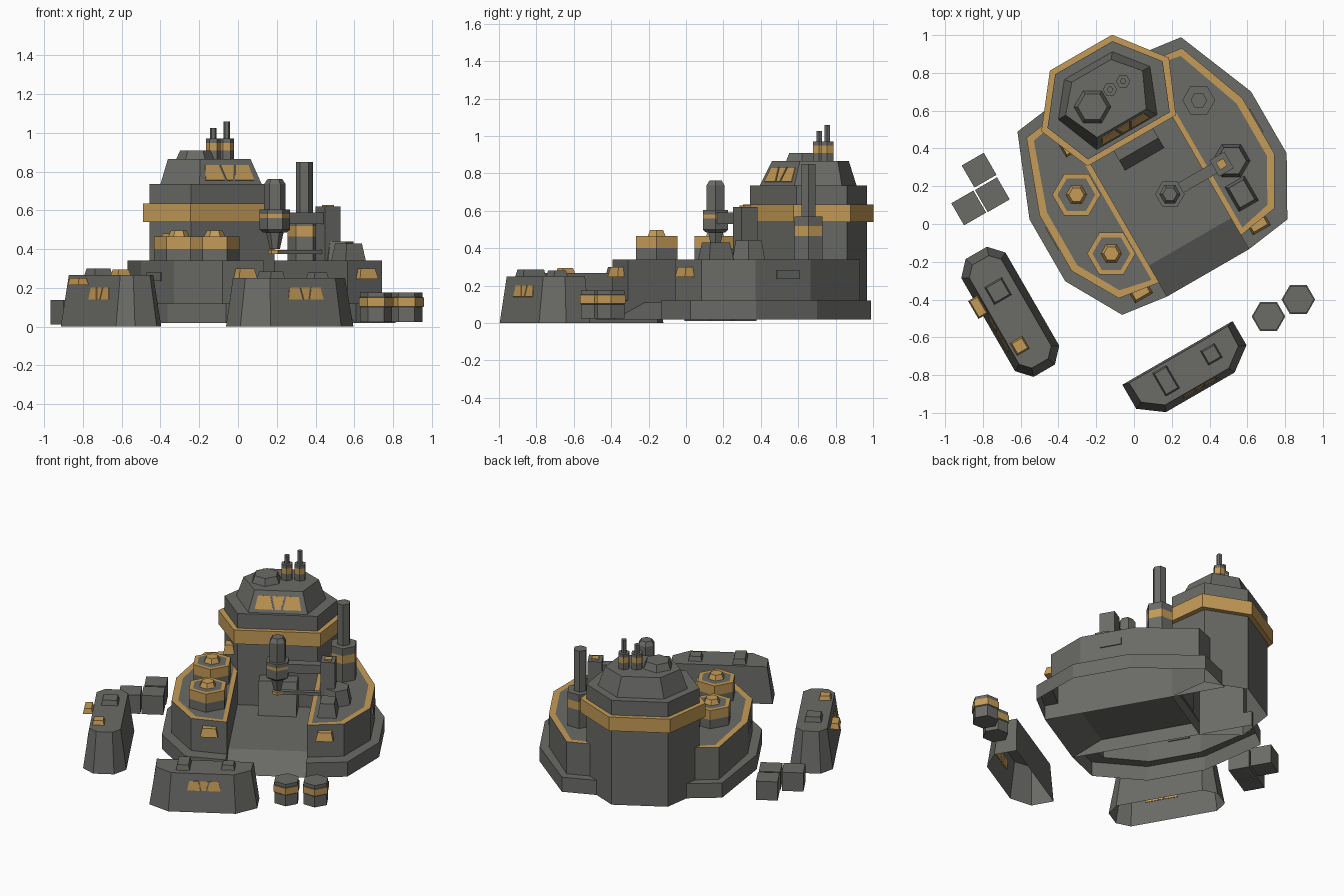
import bpy, bmesh, math
from mathutils import Matrix, Vector

if "Cube" in bpy.data.objects:
    bpy.data.objects.remove(bpy.data.objects["Cube"])

# Whole outpost is laid out in a frame turned 30 degrees: u across, v towards the back
FRAME = Matrix.Translation((0.182, 0.105, 0)) @ Matrix.Rotation(math.radians(30), 4, 'Z')
INV = FRAME.inverted()


def material(name, rgb):
    m = bpy.data.materials.new(name)
    m.diffuse_color = (*rgb, 1)
    m.use_nodes = True
    m.node_tree.nodes["Principled BSDF"].inputs["Base Color"].default_value = m.diffuse_color
    return m


MATS = [material("dark_grey", (0.145, 0.145, 0.135)), material("gold", (0.56, 0.33, 0.095))]
GREY, GOLD = 0, 1


def finish(name, bm):
    bmesh.ops.recalc_face_normals(bm, faces=bm.faces[:])
    bm.transform(FRAME)
    me = bpy.data.meshes.new(name)
    bm.to_mesh(me)
    bm.free()
    for m in MATS:
        me.materials.append(m)
    ob = bpy.data.objects.new(name, me)
    bpy.context.collection.objects.link(ob)


def loft(name, rings, bands=None, top=GREY, bottom=True, trim=0):
    """Stack outlines [(points, z), ...]; bands colours each level; trim adds a gold top border."""
    bm = bmesh.new()
    loops = [[bm.verts.new((x, y, z)) for x, y in pts] for pts, z in rings]
    n = len(loops[0])
    for k in range(len(loops) - 1):
        for i in range(n):
            j = (i + 1) % n
            f = bm.faces.new((loops[k][i], loops[k][j], loops[k + 1][j], loops[k + 1][i]))
            f.material_index = bands[k] if bands else top
    cap = bm.faces.new(loops[-1])
    cap.material_index = top
    if bottom:
        f = bm.faces.new(loops[0][::-1])
        f.material_index = bands[0] if bands else top
    bmesh.ops.recalc_face_normals(bm, faces=bm.faces[:])
    if trim:
        for f in bmesh.ops.inset_region(bm, faces=[cap], thickness=trim)['faces']:
            f.material_index = GOLD
    finish(name, bm)


def at(x, y):
    p = INV @ Vector((x, y, 0))
    return p.x, p.y


def hexa(c, r):
    return [(c[0] + r * math.cos(math.radians(30 + 60 * i)),
             c[1] + r * math.sin(math.radians(30 + 60 * i))) for i in range(6)]


def rect(c, w, d):
    return [(c[0] + sx * w / 2, c[1] + sy * d / 2) for sx, sy in ((-1, -1), (1, -1), (1, 1), (-1, 1))]


def sym(half):
    """Mirror a half outline in u to a closed outline."""
    return half + [(-x, y) for x, y in reversed(half)]


def hex_stack(name, c, levels, **kw):
    loft(name, [(hexa(c, r), z) for r, z in levels], **kw)


def block(name, c, w, d, z0, z1, taper=0.0, mat=GREY):
    loft(name, [(rect(c, w, d), z0), (rect(c, w - taper, d - taper), z1)], top=mat)


PANES = [[(-.145, 0), (-.03, 0), (-.05, .085), (-.128, .085)],
         [(-.018, 0), (.018, 0), (.038, .085), (-.038, .085)],
         [(.03, 0), (.145, 0), (.128, .085), (.05, .085)]]


def windows(name, p, a, b, s):
    """Three thin gold panes on a sloped wall: p bottom centre, a across, b up the wall."""
    p, a, b = Vector(p), Vector(a), Vector(b).normalized()
    n = a.cross(b)
    bm = bmesh.new()
    for q in PANES:
        lo, hi = [[bm.verts.new(p + a * x * s + b * y * s + n * h) for x, y in q] for h in (-.004, .004)]
        bm.faces.new(hi)
        bm.faces.new(lo[::-1])
        for i in range(4):
            bm.faces.new((lo[i], lo[i - 3], hi[i - 3], hi[i]))
    for f in bm.faces:
        f.material_index = GOLD
    finish(name, bm)


# Two side platforms: skirt, upper wall and gold-edged top
skirt = [(.25, -.42), (.505, -.385), (.677, -.08), (.677, .298), (.50, .732), (.25, .765)]
upper = [(.25, -.335), (.476, -.30), (.62, -.05), (.62, .29), (.475, .68), (.25, .71)]
for s, side in ((-1, "left"), (1, "right")):
    sk, up = [[(s * x, y) for x, y in o] for o in (skirt, upper)]
    loft(side + "_platform", [(sk, .02), (sk, .12), (up, .12), (up, .34)], bottom=False, trim=.042)
    block(side + "_front_lamp", (s * .36, -.332), .11, .07, .245, .30, .025, GOLD)
    block(side + "_wall_vent", (s * .62, .15), .014, .14, .235, .28)

# Lane between the platforms: ramp, deck
bm = bmesh.new()
rows = [[bm.verts.new((x, v, z)) for x in (-.25, .25)] for v, z in ((-.42, .02), (-.23, .11), (.42, .11))]
for r0, r1 in zip(rows, rows[1:]):
    bm.faces.new((r0[0], r0[1], r1[1], r1[0]))
finish("lane_deck", bm)
loft("tower_entrance", [(rect((.01, .35), .24, .16), .11), (rect((.01, .38), .24, .10), .32)])

# Command tower: body, gold belt, dome
body = sym([(.25, .418), (.352, .67), (.175, .895)])
belt = sym([(.27, .388), (.39, .67), (.19, .926)])
dome0 = sym([(.185, .44), (.28, .68), (.147, .847)])
dome1 = sym([(.15, .495), (.235, .68), (.12, .815)])
loft("tower_body", [(body, .02), (body, .735)], bottom=False)
loft("tower_belt", [(belt, .54), (belt, .635)], top=GOLD)
loft("tower_dome", [(dome0, .735), (dome1, .865)])
windows("dome_windows", (0, .4485, .755), (1, 0, 0), (0, .055, .13), 1)
block("tower_side_lamp", (-.31, .53), .07, .09, .42, .48, .02, GOLD)
hex_stack("dome_hatch", at(-.22, .62), [(.098, .865), (.078, .91)])
for i, (x, y, z) in enumerate(((-.127, .712, 1.026), (-.058, .755, 1.058))):
    c = at(x, y)
    hex_stack(f"antenna_base_{i}", c, [(.038, .86), (.038, .91), (.038, .948), (.038, .97)],
              bands=[GREY, GOLD, GREY])
    hex_stack(f"antenna_rod_{i}", c, [(.017, .97), (.017, z)])

# Two hexagonal silos on the left platform
for i, (x, y) in enumerate(((-.305, .155), (-.12, -.157))):
    c = at(x, y)
    hex_stack(f"silo_{i}", c, [(.128, .34), (.128, .40), (.128, .465)], bands=[GREY, GOLD], trim=.028)
    hex_stack(f"silo_cap_{i}", c, [(.055, .465), (.04, .497)], top=GOLD)

# Chimney on the right platform
c = at(.343, .655)
hex_stack("chimney_base", c, [(.087, .34), (.087, .465), (.087, .52), (.087, .57)], bands=[GREY, GOLD, GREY])
hex_stack("chimney_pipe", c, [(.044, .57), (.044, .85)])

# Hanging drill held by two arms from a post
c = at(.19, .158)
hex_stack("drill_head", c, [(.056, .59), (.056, .735), (.038, .762)])
hex_stack("drill_collar", c, [(.06, .485), (.078, .50), (.078, .56), (.078, .58), (.078, .605)],
          bands=[GREY, GREY, GOLD, GREY])
hex_stack("drill_taper", c, [(.026, .40), (.045, .485)])
hex_stack("drill_tip", c, [(.035, .375), (.035, .395)], top=GOLD)
post = at(.464, .317)
block("crane_post", post, .09, .10, .34, .62)
block("post_cap", post, .045, .045, .62, .628, 0, GOLD)
for name, w, z0, z1 in (("upper_arm", .06, .53, .59), ("lower_arm", .03, .375, .395)):
    block(name, ((c[0] + post[0]) / 2, c[1]), post[0] - c[0], w, z0, z1)
hex_stack("post_base", at(.515, .335), [(.10, .34), (.08, .44)])
block("platform_crate", at(.57, .16), .12, .15, .34, .43, .03)

# Front barricade
bc = (-.352, -.706)
loft("front_barricade",
     [([(bc[0] + x, bc[1] + y) for x, y in sym(h)], z) for h, z in (
         ([(.21, -.241), (.337, -.147), (.337, 0)], 0),
         ([(.195, -.206), (.297, -.13), (.302, -.01)], .25))], bottom=False)
windows("front_barricade_windows", (bc[0] + .01, bc[1] - .221, .14), (1, 0, 0), (0, .035, .25), .72)
block("front_barricade_box_0", at(.17, -.83), .085, .14, .25, .285, .015)
block("front_barricade_box_1", at(.41, -.69), .085, .085, .25, .28, .015)

# Left barricade
lc = (-1.01, -.075)


def long_octagon(w, w2, l, l2):
    return [(lc[0] + x, lc[1] + y) for x, y in sym([(w2, -l2), (w, -l), (w, l), (w2, l2)])]


loft("left_barricade", [(long_octagon(.135, .065, .285, .36), 0),
                        (long_octagon(.098, .05, .265, .315), .267)], bottom=False)
windows("left_barricade_windows", (lc[0] - .115, -.15, .14), (0, -1, 0), (.037, 0, .267), .72)
block("left_barricade_box", at(-.72, -.355), .105, .105, .267, .30, .015)
block("left_barricade_top_lamp", at(-.605, -.645), .075, .075, .267, .295, .015, GOLD)
block("left_barricade_side_lamp", at(-.825, -.44), .06, .11, .215, .25, .015, GOLD)

# Barrels and crates
for i, (x, y) in enumerate(((.712, -.49), (.87, -.4))):
    hex_stack(f"barrel_{i}", at(x, y),
              [(.083, .025), (.083, .10), (.089, .105), (.089, .15), (.083, .152), (.083, .175)],
              bands=[GREY, GREY, GOLD, GREY, GREY])
for i, (x, y) in enumerate(((-.82, .285), (-.75, .155), (-.875, .085))):
    block(f"crate_{i}", at(x, y), .135, .135, .01, .138)
